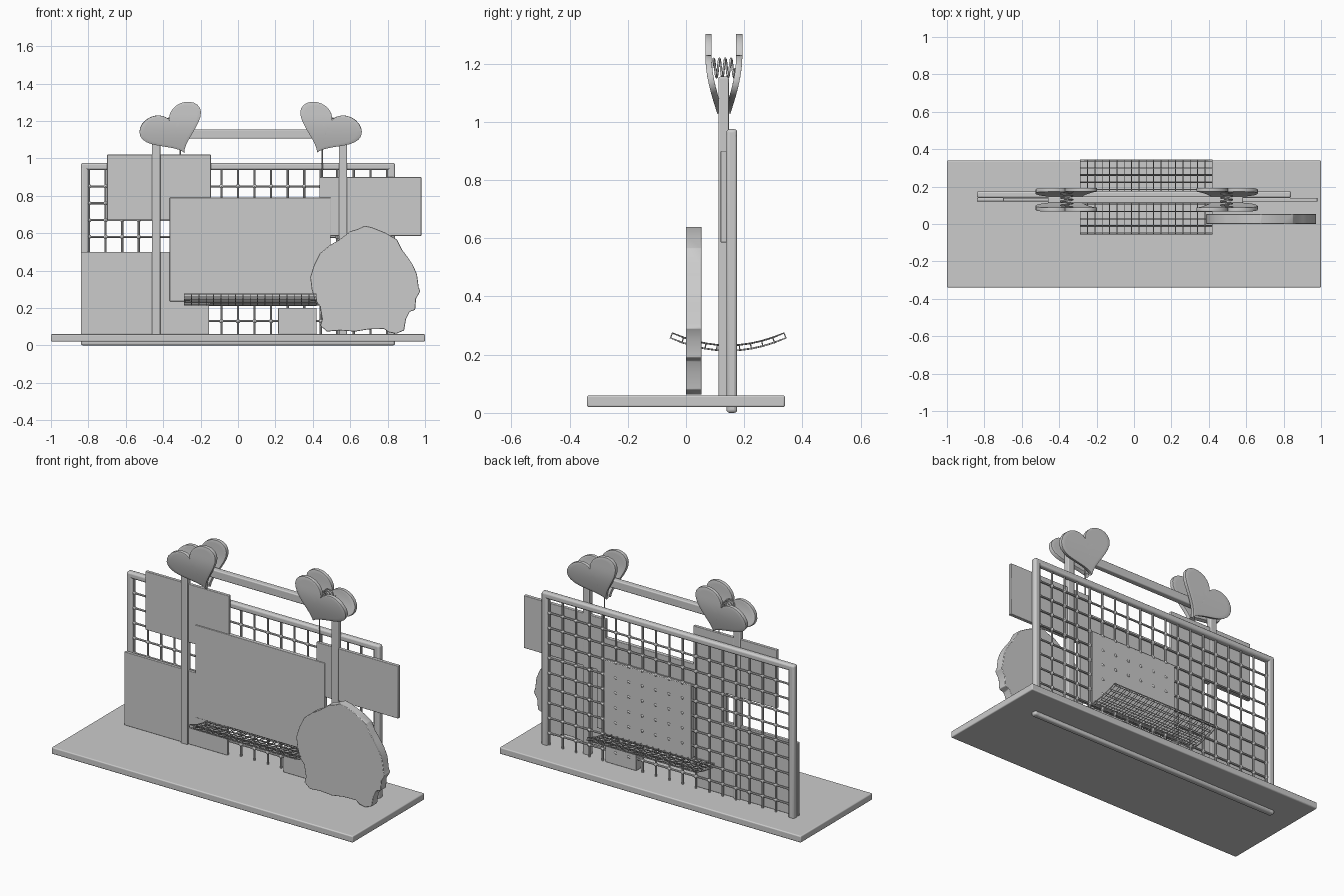
import bpy, bmesh, math
from mathutils import Vector, Matrix

if "Cube" in bpy.data.objects:
    bpy.data.objects.remove(bpy.data.objects["Cube"])


def make(name, bm, bevel=0.0, smooth=True, segs=3):
    bmesh.ops.recalc_face_normals(bm, faces=bm.faces)
    me = bpy.data.meshes.new(name)
    bm.to_mesh(me)
    bm.free()
    ob = bpy.data.objects.new(name, me)
    bpy.context.collection.objects.link(ob)
    if bevel:
        m = ob.modifiers.new("bevel", 'BEVEL')
        m.width, m.segments, m.limit_method = bevel, segs, 'ANGLE'
    if smooth:
        bpy.ops.object.select_all(action='DESELECT')
        ob.select_set(True)
        bpy.context.view_layer.objects.active = ob
        bpy.ops.object.shade_smooth_by_angle(angle=math.radians(35))
    return ob


def add_box(bm, x, y, z):
    c = [(a[0] + a[1]) / 2 for a in (x, y, z)]
    s = [a[1] - a[0] for a in (x, y, z)]
    bmesh.ops.create_cube(bm, size=1, matrix=Matrix.Translation(c) @ Matrix.Diagonal((*s, 1)))


def box(name, x, y, z, bevel=0.0):
    bm = bmesh.new()
    add_box(bm, x, y, z)
    return make(name, bm, bevel)


def add_rod(bm, a, b, r):
    a, b = Vector(a), Vector(b)
    rot = (b - a).to_track_quat('Z', 'Y').to_matrix().to_4x4()
    bmesh.ops.create_cone(bm, cap_ends=True, segments=8, radius1=r, radius2=r,
                          depth=(b - a).length, matrix=Matrix.Translation((a + b) / 2) @ rot)


# base board
box("base", (-1, 1), (-.34, .34), (.02, .06), .006)

# outer frame of the wire rack, with its foot showing under the base
bm = bmesh.new()
for s in (-1, 1):
    add_box(bm, sorted((s * .84, s * .80)), (.139, .176), (.0, .975))
for z in ((0, .037), (.938, .975)):
    add_box(bm, (-.84, .84), (.139, .176), z)
make("rack_frame", bm, .011)

# wire lattice with little balls at the crossings
STEP, WY = .0885, .157
xs = [k * STEP for k in range(-9, 10)]
zs = [.13 + .09 * k for k in range(9)]
bm = bmesh.new()
for x in xs:
    add_rod(bm, (x, WY, .02), (x, WY, .95), .006)
for z in zs:
    add_rod(bm, (-.82, WY, z), (.82, WY, z), .006)
for x in xs:
    for z in zs:
        bmesh.ops.create_uvsphere(bm, u_segments=8, v_segments=6, radius=.0115,
                                  matrix=Matrix.Translation((x, WY, z)))
make("rack_wires", bm)

# panels fixed to the front of the rack
for name, x, y, z in (
        ("panel_upper_left", (-.70, -.145), (.121, .14), (.67, 1.02)),
        ("panel_right", (.435, .98), (.119, .14), (.585, .90)),
        ("panel_lower_left", (-.84, -.155), (.121, .14), (.06, .50)),
        ("panel_centre", (-.365, .495), (.115, .14), (.235, .79)),
        ("panel_centre_back", (-.15, .43), (.13, .1637), (.225, .67)),
        ("panel_small", (.215, .42), (.121, .1637), (.06, .20))):
    box(name, x, y, z, .003)

# posts and top bar
for name, x in (("post_left", (-.46, -.415)), ("post_right", (.54, .583))):
    box(name, x, (.111, .147), (.05, 1.14), .005)
box("top_bar", (-.46, .583), (.111, .147), (1.105, 1.155), .006)

# sagging double-layer wire shelf
NX, NY = 18, 10
bm = bmesh.new()
grid = []
for i in range(NX + 1):
    row = []
    for j in range(NY + 1):
        t = j / NY * 2 - 1
        row.append(bm.verts.new((-.287 + .705 * i / NX, .145 + .195 * t, .223 + .043 * t * t)))
    grid.append(row)
for i in range(NX):
    for j in range(NY):
        bm.faces.new((grid[i][j], grid[i + 1][j], grid[i + 1][j + 1], grid[i][j + 1]))
shelf = make("wire_shelf", bm, smooth=False)
m = shelf.modifiers.new("layers", 'SOLIDIFY')
m.thickness, m.offset = .018, 0
m = shelf.modifiers.new("wires", 'WIREFRAME')
m.thickness, m.use_even_offset = .006, False

# leafy cut-out standing at the right
outline = [(.678, .64), (.72, .63), (.785, .604), (.85, .566), (.876, .513), (.904, .476),
           (.936, .428), (.957, .38), (.966, .31), (.975, .29), (.952, .25), (.947, .19),
           (.918, .18), (.898, .14), (.888, .08), (.845, .062), (.807, .07), (.78, .088),
           (.70, .086), (.625, .074), (.545, .08), (.476, .074), (.44, .105), (.45, .14),
           (.438, .21), (.41, .245), (.394, .30), (.386, .364), (.406, .428), (.438, .492),
           (.49, .535), (.545, .567), (.60, .61), (.64, .622)]
bm = bmesh.new()
face = bm.faces.new([bm.verts.new((x, 0, z)) for x, z in outline])
ext = bmesh.ops.extrude_face_region(bm, geom=[face])
bmesh.ops.translate(bm, vec=(0, .053, 0), verts=[v for v in ext['geom'] if isinstance(v, bmesh.types.BMVert)])
make("bush_cutout", bm, .003, segs=2)


# heart clip halves: curved heart plates leaning apart at the top
def heart_plate(name, side, depth):
    n, rings = 48, 7
    cx, cz, ang = -.348, 1.163, math.radians(25)
    bm = bmesh.new()

    def vert(a, k):
        u = .0110 * 16 * math.sin(a) ** 3 * k
        v = .0086 * (13 * math.cos(a) - 5 * math.cos(2 * a) - 2 * math.cos(3 * a) - math.cos(4 * a)) * k
        x = cx + u * math.cos(ang) - v * math.sin(ang)
        z = cz + u * math.sin(ang) + v * math.cos(ang)
        t = min(1, max(0, (z - 1.03) / .2))
        y = .13 + depth * (.012 + .041 * math.sin(t * math.pi / 2))
        if side > 0:
            x = .135 - x
        return bm.verts.new((x, y, z))
    centre = vert(0, 0)
    loops = [[vert(2 * math.pi * i / n, r / rings) for i in range(n)] for r in range(1, rings + 1)]
    for i in range(n):
        j = (i + 1) % n
        bm.faces.new((centre, loops[0][i], loops[0][j]))
        for a, b in zip(loops, loops[1:]):
            bm.faces.new((a[i], b[i], b[j], a[j]))
    ob = make(name, bm)
    m = ob.modifiers.new("thickness", 'SOLIDIFY')
    m.thickness, m.offset = .021, 0
    m = ob.modifiers.new("bevel", 'BEVEL')
    m.width, m.segments, m.limit_method, m.angle_limit = .005, 2, 'ANGLE', math.radians(50)


for side, label in ((-1, "left"), (1, "right")):
    heart_plate("heart_front_" + label, side, -1)
    heart_plate("heart_back_" + label, side, 1)

    # coil spring between the halves
    cu = bpy.data.curves.new("spring_" + label, 'CURVE')
    cu.dimensions, cu.bevel_depth, cu.bevel_resolution = '3D', .004, 1
    sp = cu.splines.new('POLY')
    N = 64
    sp.points.add(N)
    sx = -.36 if side < 0 else .495
    for i, p in enumerate(sp.points):
        a = i / N * 8 * math.pi
        p.co = (sx + .032 * math.cos(a), .09 + .08 * i / N, 1.185 + .032 * math.sin(a), 1)
    bpy.context.collection.objects.link(bpy.data.objects.new("spring_" + label, cu))

# hanging strings from clips to panels
bm = bmesh.new()
add_rod(bm, (-.31, .13, 1.0), (-.31, .13, 1.06), .004)
add_rod(bm, (.45, .13, .88), (.45, .13, 1.06), .004)
make("strings", bm)
